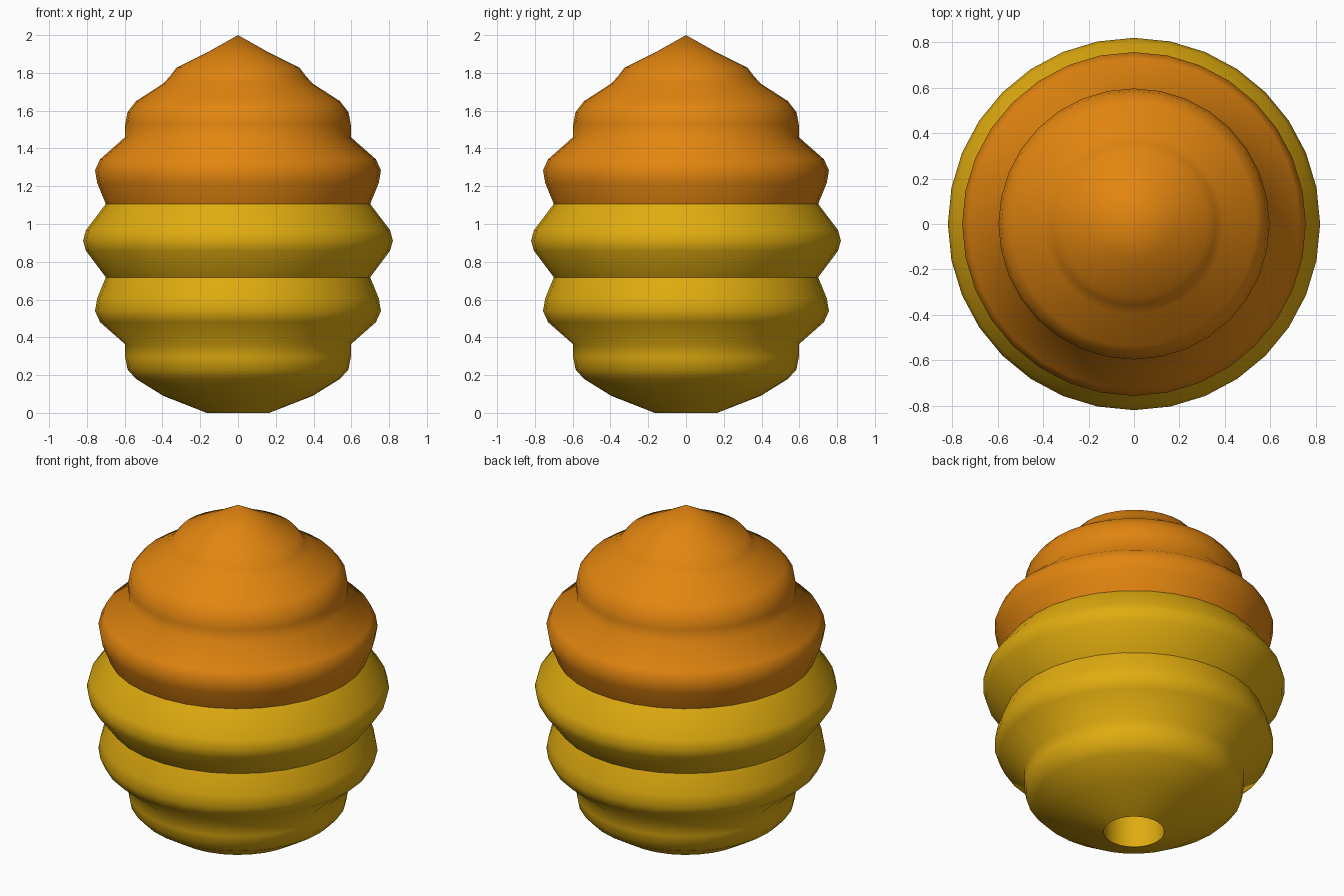
import bpy, bmesh, math

if "Cube" in bpy.data.objects:
    bpy.data.objects.remove(bpy.data.objects["Cube"])

SEGMENTS = 32


def material(name, rgb):
    m = bpy.data.materials.new(name)
    m.diffuse_color = (*rgb, 1.0)
    m.use_nodes = True
    m.node_tree.nodes["Principled BSDF"].inputs["Base Color"].default_value = m.diffuse_color
    return m


yellow = material("honey yellow", (0.74, 0.41, 0.005))
orange = material("amber orange", (0.76, 0.235, 0.005))


def lathe(name, profile, mat):
    """Spin an (r, z) profile, listed from bottom to top of the outside."""
    bm = bmesh.new()
    rings = []
    for r, z in profile:
        if r == 0:
            rings.append([bm.verts.new((0, 0, z))] * SEGMENTS)
        else:
            rings.append([bm.verts.new((r * math.cos(math.tau * i / SEGMENTS),
                                        r * math.sin(math.tau * i / SEGMENTS), z))
                          for i in range(SEGMENTS)])
    for a, b in zip(rings, rings[1:]):
        for i in range(SEGMENTS):
            j = (i + 1) % SEGMENTS
            bm.faces.new(dict.fromkeys((a[i], a[j], b[j], b[i])))
    me = bpy.data.meshes.new(name)
    bm.to_mesh(me)
    bm.free()
    me.materials.append(mat)
    ob = bpy.data.objects.new(name, me)
    bpy.context.collection.objects.link(ob)
    bpy.ops.object.select_all(action='DESELECT')
    ob.select_set(True)
    bpy.context.view_layer.objects.active = ob
    bpy.ops.object.shade_smooth_by_angle(angle=math.radians(54))
    return ob


# Lower hive: round entrance shaft in the base, then the ringed wall
lathe("hive_body", [
    (0, 1.1), (0.165, 1.1), (0.165, 0.0),
    (0.395, 0.09), (0.54, 0.18), (0.585, 0.23), (0.597, 0.295), (0.597, 0.363),
    (0.73, 0.48), (0.757, 0.54), (0.745, 0.607), (0.70, 0.718),
    (0.805, 0.858), (0.82, 0.912), (0.805, 0.967), (0.70, 1.106)], yellow)

# Upper hive: narrowing rings up to the pointed tip
lathe("hive_top", [
    (0.70, 1.106), (0.745, 1.217), (0.757, 1.284), (0.73, 1.343), (0.597, 1.46),
    (0.597, 1.527), (0.585, 1.592), (0.54, 1.65), (0.396, 1.743), (0.36, 1.782),
    (0.325, 1.828), (0.165, 1.907), (0, 2.0)], orange)
